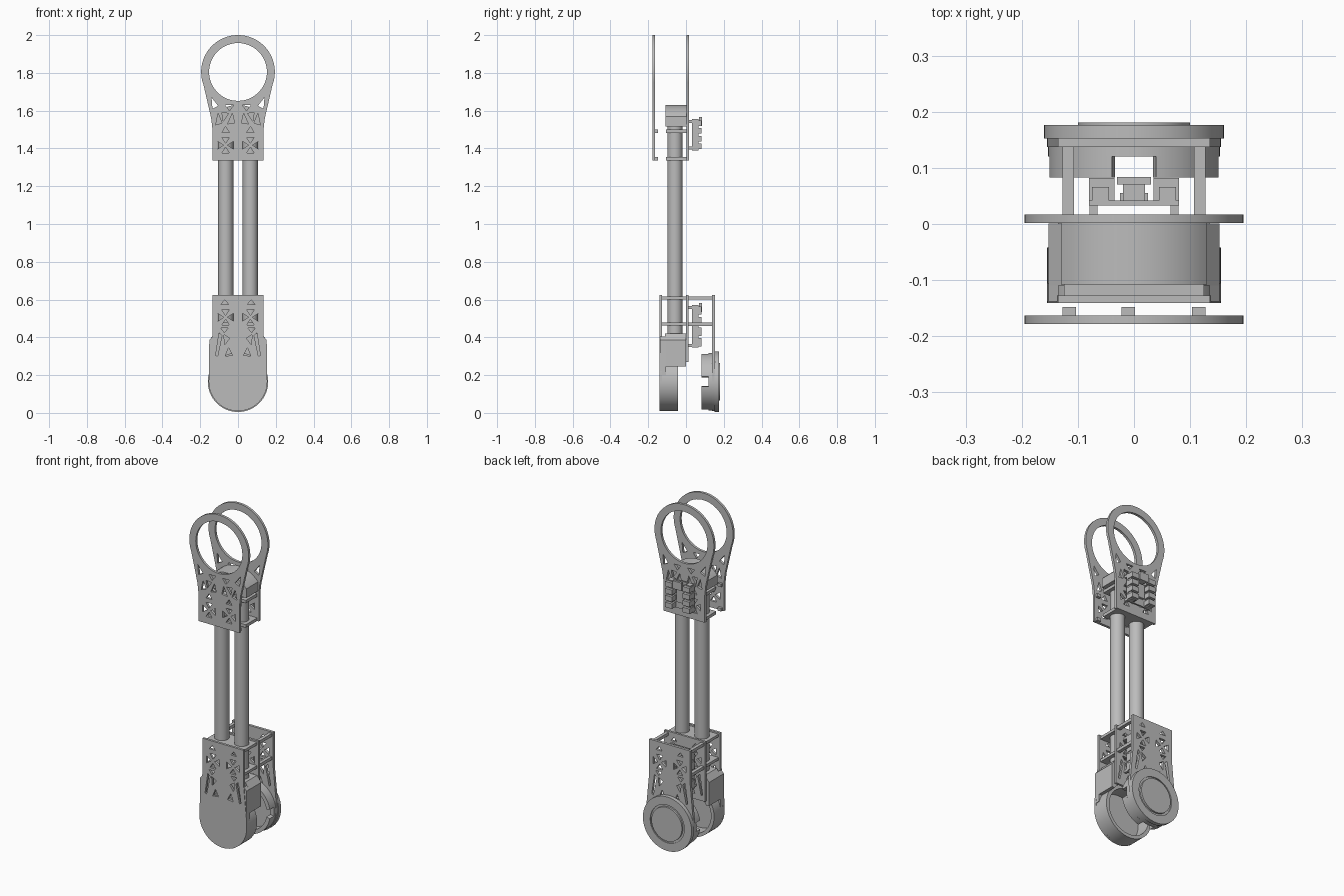
import bpy, bmesh, math
from mathutils import Matrix

cube = bpy.data.objects.get("Cube")
if cube:
    bpy.data.objects.remove(cube, do_unlink=True)

grey = bpy.data.materials.new("plain_grey")
grey.use_nodes = True
grey.diffuse_color = (0.5, 0.5, 0.5, 1)
grey.node_tree.nodes["Principled BSDF"].inputs["Base Color"].default_value = (0.5, 0.5, 0.5, 1)

RING_Z, WHEEL_Z = 1.805, 0.165
TUBE_Y = -0.058


def finish(name, mesh):
    mesh.materials.clear()
    mesh.materials.append(grey)
    ob = bpy.data.objects.new(name, mesh)
    bpy.context.collection.objects.link(ob)
    bpy.ops.object.select_all(action='DESELECT')
    ob.select_set(True)
    bpy.context.view_layer.objects.active = ob
    bpy.ops.object.shade_smooth_by_angle(angle=math.radians(30))
    return ob


def plate(name, loops, y0, y1):
    """Flat x-z outlines with holes, extruded from y0 to y1."""
    cu = bpy.data.curves.new(name + "_outline", 'CURVE')
    cu.dimensions, cu.fill_mode, cu.extrude = '2D', 'BOTH', (y1 - y0) / 2
    for loop in loops:
        sp = cu.splines.new('POLY')
        sp.points.add(len(loop) - 1)
        for p, (x, z) in zip(sp.points, loop):
            p.co = (x, z, 0, 1)
        sp.use_cyclic_u = True
    tmp = bpy.data.objects.new("outline_helper", cu)
    bpy.context.collection.objects.link(tmp)
    dg = bpy.context.evaluated_depsgraph_get()
    mesh = bpy.data.meshes.new_from_object(tmp.evaluated_get(dg))
    bpy.data.objects.remove(tmp, do_unlink=True)
    mesh.transform(Matrix.Translation((0, (y0 + y1) / 2, 0)) @ Matrix.Rotation(math.pi / 2, 4, 'X'))
    bm = bmesh.new()
    bm.from_mesh(mesh)
    bmesh.ops.remove_doubles(bm, verts=bm.verts, dist=1e-5)
    bmesh.ops.recalc_face_normals(bm, faces=bm.faces)
    bm.to_mesh(mesh)
    bm.free()
    return finish(name, mesh)


def box(name, x, y, z):
    bm = bmesh.new()
    size = [b - a for a, b in (x, y, z)]
    mid = [(a + b) / 2 for a, b in (x, y, z)]
    bmesh.ops.create_cube(bm, size=1, matrix=Matrix.Translation(mid) @ Matrix.Diagonal((*size, 1)))
    mesh = bpy.data.meshes.new(name)
    bm.to_mesh(mesh)
    bm.free()
    return finish(name, mesh)


def rod(name, x, y, z0, z1, r):
    bm = bmesh.new()
    bmesh.ops.create_cone(bm, cap_ends=True, segments=32, radius1=r, radius2=r, depth=z1 - z0,
                          matrix=Matrix.Translation((x, y, (z0 + z1) / 2)))
    mesh = bpy.data.meshes.new(name)
    bm.to_mesh(mesh)
    bm.free()
    return finish(name, mesh)


def arc(cz, r, a0, a1, n=48, cx=0):
    return [(cx + r * math.cos(math.radians(a0 + (a1 - a0) * i / n)),
             cz + r * math.sin(math.radians(a0 + (a1 - a0) * i / n))) for i in range(n + 1)]


def circle(cz, r, n=64, cx=0):
    return arc(cz, r, 0, 360, n, cx)[:-1]


def mirror(loops):
    return loops + [[(-x, z) for x, z in reversed(l)] for l in loops]


def cross_cell(cx, cz, s=0.042, gap=0.011):
    """Four triangles around a diagonal cross."""
    out = []
    for k in range(4):
        a = k * math.pi / 2
        pts = [(gap, 0), (s, gap - s * 0.75), (s, s * 0.75 - gap)]
        out.append([(cx + x * math.cos(a) - z * math.sin(a),
                     cz + x * math.sin(a) + z * math.cos(a)) for x, z in pts])
    return out


# Hole patterns, one half each
upper_holes = mirror(cross_cell(0.066, 1.417) + [
    [(0.085, 1.535), (0.118, 1.525), (0.105, 1.585)],
    [(0.018, 1.535), (0.055, 1.53), (0.03, 1.585)],
    [(0.05, 1.585), (0.078, 1.545), (0.085, 1.59)],
    [(0.022, 1.63), (0.068, 1.63), (0.045, 1.6)],
    [(0.105, 1.625), (0.135, 1.61), (0.14, 1.67)],
    [(0.045, 1.485), (0.085, 1.485), (0.066, 1.515)]])
lower_holes = mirror(cross_cell(0.066, 0.506) + [
    [(0.05, 0.575), (0.09, 0.575), (0.07, 0.598)],
    [(0.052, 0.45), (0.092, 0.45), (0.072, 0.425)],
    [(0.085, 0.41), (0.1, 0.425), (0.118, 0.305), (0.108, 0.3)],
    [(0.03, 0.305), (0.068, 0.3), (0.05, 0.345)],
    [(0.045, 0.395), (0.075, 0.415), (0.07, 0.36)]])

# Upper ring plates
ring_outline = ([(-0.135, 1.335), (0.135, 1.335), (0.135, 1.5), (0.142, 1.56), (0.158, 1.63)]
                + arc(RING_Z, 0.195, -20, 200, 72)
                + [(-0.158, 1.63), (-0.142, 1.56), (-0.135, 1.5)])
for name, y in (("upper_front_plate", -0.178), ("upper_back_plate", 0.002)):
    plate(name, [ring_outline, circle(RING_Z, 0.153)] + upper_holes, y, y + 0.015)
for x in (-0.115, -0.01, 0.115):
    for z in (1.345, 1.49):
        box("plate_boss", (x - 0.012, x + 0.012), (-0.164, -0.148), (z - 0.009, z + 0.009))

# Upper motor mount with a domed top
plate("upper_mount", [[(-0.13, 1.515), (0.13, 1.515)] + arc(1.46, 0.17, 40, 140, 24)], -0.108, 0.002)

# Twin tubes
for x in (-0.065, 0.065):
    rod("tube", x, TUBE_Y, 0.4, 1.53, 0.04)

# Tube clamps
for z in (1.345, 1.49):
    box("upper_clamp", (-0.125, 0.125), (-0.105, 0.004), (z - 0.009, z + 0.009))
for z in (0.47, 0.608):
    box("lower_clamp", (-0.125, 0.125), (-0.128, 0.002), (z - 0.008, z + 0.008))
    for x in (-0.117, 0.117):
        box("spacer", (x - 0.01, x + 0.01), (0.01, 0.14), (z - 0.009, z + 0.009))

# Lower side plates
lower_outline = ([(0.135, 0.625), (-0.135, 0.625), (-0.135, 0.42), (-0.154, 0.22)]
                 + arc(WHEEL_Z, 0.155, 180, 360) + [(0.154, 0.22), (0.135, 0.42)])
plate("lower_front_plate", [lower_outline] + lower_holes, -0.141, -0.127)
plate("lower_back_plate", [lower_outline] + lower_holes, 0.137, 0.153)
plate("lower_middle_plate", [[(-0.135, 0.27), (0.135, 0.27), (0.135, 0.625), (-0.135, 0.625)]]
      + lower_holes, 0.0, 0.013)

# Front wheel housing, open to the back
plate("front_cup", [circle(WHEEL_Z, 0.155), circle(WHEEL_Z, 0.135)], -0.128, -0.042)
for s in (-1, 1):
    plate("housing_cheek", [[(s * 0.135, 0.2), (s * 0.154, 0.2), (s * 0.152, 0.385), (s * 0.135, 0.405)]],
          -0.138, -0.105)

# Lower motor mount, cradled over the housing
plate("lower_mount", [[(0.152, 0.245), (0.152, 0.385), (0.125, 0.42), (-0.125, 0.42),
                       (-0.152, 0.385), (-0.152, 0.245)] + arc(WHEEL_Z, 0.155, 149, 31, 24)],
      -0.11, 0.001)

# Back wheel: notched cup, flange and cap
plate("back_cup_base", [circle(WHEEL_Z, 0.153), circle(WHEEL_Z, 0.13)], 0.12, 0.138)
for a0, a1 in ((10, 75), (105, 170), (190, 255), (285, 350)):
    plate("back_cup_wall", [arc(WHEEL_Z, 0.153, a0, a1, 16) + arc(WHEEL_Z, 0.13, a1, a0, 16)],
          0.083, 0.121)
plate("wheel_flange", [circle(WHEEL_Z, 0.16), circle(WHEEL_Z, 0.112)], 0.152, 0.176)
plate("wheel_recess", [circle(WHEEL_Z, 0.113)], 0.152, 0.17)
plate("wheel_cap", [circle(WHEEL_Z, 0.1)], 0.169, 0.181)


# Electronics boards on standoffs
def electronics(prefix, z0, z1):
    box(prefix + "_board", (-0.08, 0.08), (0.033, 0.042), (z0, z1))
    rows = 4
    step = (z1 - z0) / rows
    for s in (-1, 1):
        for z in (z0 + 0.012, z1 - 0.012):
            box(prefix + "_standoff", (s * 0.072 - 0.007, s * 0.072 + 0.007), (0.01, 0.035),
                (z - 0.007, z + 0.007))
        for i in range(rows):
            z = z0 + i * step
            x = sorted((s * 0.035, s * 0.08))
            box(prefix + "_connector", x, (0.04, 0.082), (z + 0.006, z + step - 0.006))
        box(prefix + "_rail", sorted((s * 0.045, s * 0.075)), (0.04, 0.066), (z0, z1))
    box(prefix + "_chip", (-0.025, 0.025), (0.04, 0.055), (z0 + step, z1 - step))
    box(prefix + "_tab", (-0.03, 0.03), (0.07, 0.084), (z1 - 0.035, z1 + 0.012))
    box(prefix + "_tab_stem", (-0.02, 0.02), (0.04, 0.072), (z1 - 0.035, z1 - 0.015))


electronics("upper", 1.39, 1.555)
electronics("lower", 0.345, 0.57)
